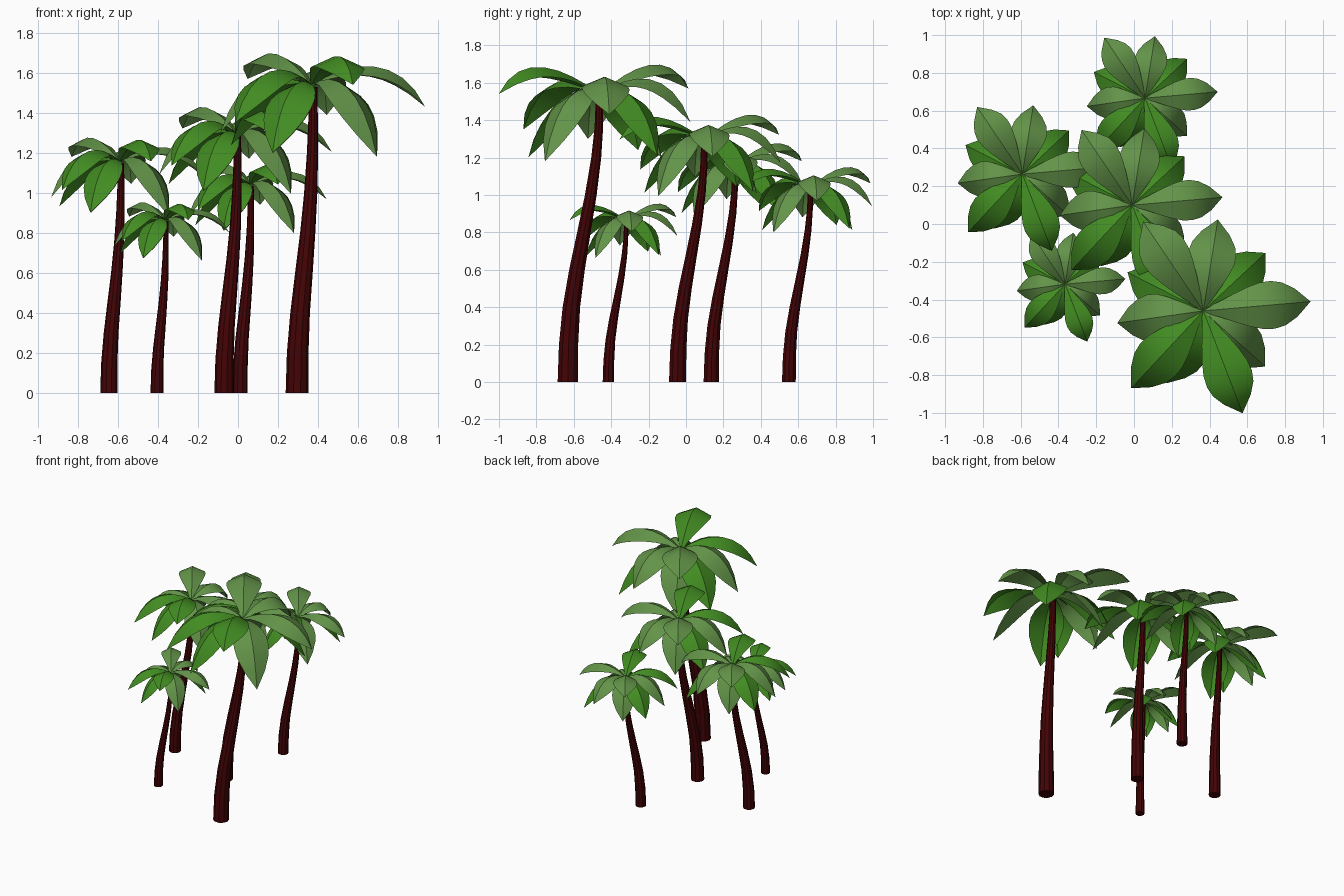
import bpy, bmesh, math
from mathutils import Vector

cube = bpy.data.objects.get("Cube")
if cube:
    bpy.data.objects.remove(cube, do_unlink=True)


def make_material(name, rgb):
    m = bpy.data.materials.new(name)
    m.use_nodes = True
    m.diffuse_color = (*rgb, 1)
    m.node_tree.nodes["Principled BSDF"].inputs["Base Color"].default_value = (*rgb, 1)
    return m


BARK = make_material("dark red bark", (0.056, 0.001, 0.0015))
BRIGHT = make_material("bright green", (0.055, 0.265, 0.016))
PALE = make_material("pale green", (0.125, 0.295, 0.066))

# Trunk stations: x, y, z, radius
TRUNK = [(0, 0, 0, .057), (.003, .004, .2, .054), (.015, .019, .4, .049),
         (.034, .049, .6, .044), (.053, .086, .8, .038), (.068, .123, 1.0, .033),
         (.077, .152, 1.2, .028), (.080, .166, 1.36, .024), (.080, .170, 1.53, .021)]
CROWN = Vector((.072, .172, 1.54))

# Leaves: angle, reach, height of two curve handles, tip height, colour (0 bright, 1 pale)
LEAVES = [
    (5, .57, 1.67, 1.69, 1.43, 1),
    (81, .49, 1.66, 1.68, 1.39, 1),
    (124, .57, 1.69, 1.79, 1.57, 1),
    (188, .46, 1.66, 1.62, 1.30, 1),
    (227, .56, 1.67, 1.65, 1.35, 0),
    (291, .58, 1.68, 1.78, 1.54, 0),
    (43, .45, 1.62, 1.54, 1.21, 0),
    (318, .44, 1.62, 1.54, 1.18, 1),
    (153, .45, 1.62, 1.54, 1.24, 0),
    (243, .43, 1.60, 1.51, 1.20, 0),
    (120, .38, 1.60, 1.51, 1.20, 1),
]
# Half widths from stem to tip
WIDTHS = [.010, .040, .075, .104, .123, .127, .114, .075, 0]


def finish(bm, name, mats, loc, scale):
    me = bpy.data.meshes.new(name)
    bm.to_mesh(me)
    bm.free()
    for m in mats:
        me.materials.append(m)
    ob = bpy.data.objects.new(name, me)
    bpy.context.collection.objects.link(ob)
    ob.location = (*loc, 0)
    ob.scale = (scale,) * 3
    bpy.ops.object.select_all(action='DESELECT')
    ob.select_set(True)
    bpy.context.view_layer.objects.active = ob
    bpy.ops.object.shade_smooth_by_angle(angle=math.radians(30))


def trunk_mesh(sides=10):
    bm = bmesh.new()
    rings = []
    for x, y, z, r in TRUNK:
        rings.append([bm.verts.new((x + r * math.cos(2 * math.pi * i / sides),
                                    y + r * math.sin(2 * math.pi * i / sides), z))
                      for i in range(sides)])
    for a, b in zip(rings, rings[1:]):
        for i in range(sides):
            j = (i + 1) % sides
            bm.faces.new((a[i], a[j], b[j], b[i]))
    bm.faces.new(rings[0][::-1])
    bm.faces.new(rings[-1])
    return bm


def add_leaf(bm, angle, reach, z1, z2, tip, colour):
    a = math.radians(angle)
    out = Vector((math.cos(a), math.sin(a), 0))
    side = Vector((-math.sin(a), math.cos(a), 0))
    up = Vector((0, 0, 1))
    # Midrib as a cubic curve in the upright plane of the leaf
    p = [CROWN + out * (reach * f) + up * (z - CROWN.z)
         for f, z in ((0, CROWN.z), (.35, z1), (.78, z2), (1, tip))]
    rows = []
    n = len(WIDTHS) - 1
    for i, w in enumerate(WIDTHS):
        t = i / n
        s = 1 - t
        mid = p[0] * s**3 + p[1] * (3 * s * s * t) + p[2] * (3 * s * t * t) + p[3] * t**3
        tangent = (p[1] - p[0]) * s * s + (p[2] - p[1]) * (2 * s * t) + (p[3] - p[2]) * t * t
        normal = tangent.cross(side).normalized()
        if w == 0:
            rows.append([bm.verts.new(mid)] * 3)
        else:
            # Edges fold down from the midrib
            rows.append([bm.verts.new(mid + side * (w * k) - normal * (.42 * w * abs(k)))
                         for k in (-1, 0, 1)])
    for r0, r1 in zip(rows, rows[1:]):
        for k in (0, 1):
            loop = list(dict.fromkeys((r0[k], r1[k], r1[k + 1], r0[k + 1])))
            bm.faces.new(loop).material_index = colour


# Palms: name, base position, scale
PALMS = [("tallest", (.295, -.632), 1.0), ("middle", (-.07, -.045), .842),
         ("left", (-.645, .135), .752), ("back", (.01, .55), .677),
         ("small", (-.405, -.415), .562)]

for name, loc, scale in PALMS:
    finish(trunk_mesh(), "trunk_" + name, [BARK], loc, scale)
    crown = bmesh.new()
    for leaf in LEAVES:
        add_leaf(crown, *leaf)
    finish(crown, "leaves_" + name, [BRIGHT, PALE], loc, scale)
